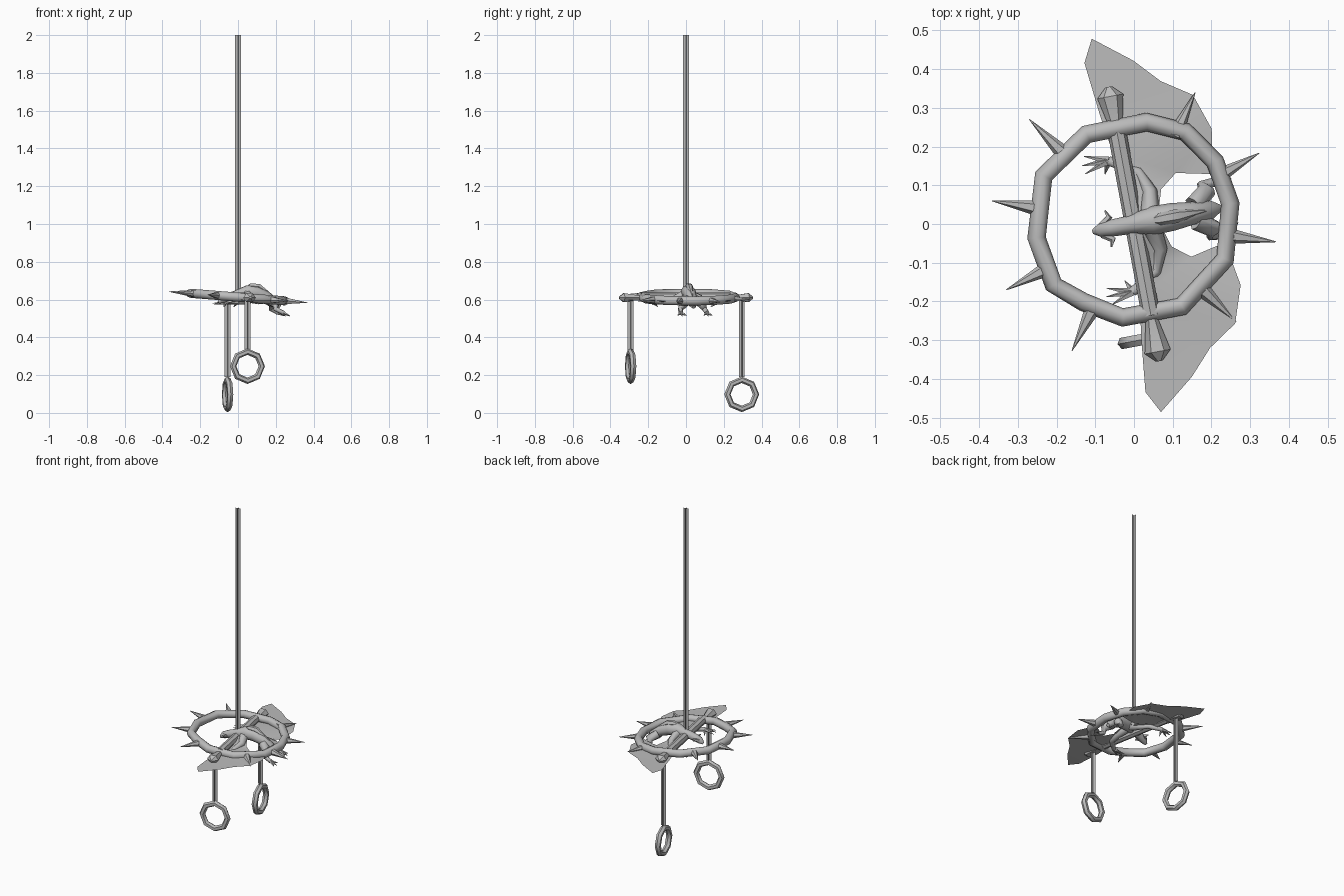
import bpy, bmesh, math
from mathutils import Vector, Matrix

if "Cube" in bpy.data.objects:
    bpy.data.objects.remove(bpy.data.objects["Cube"], do_unlink=True)

GREY = (0.5, 0.5, 0.5, 1)
iron = bpy.data.materials.new("iron grey")
iron.use_nodes = True
iron.diffuse_color = GREY
iron.node_tree.nodes["Principled BSDF"].inputs["Base Color"].default_value = GREY

TURN = Matrix.Rotation(math.radians(10.5), 4, 'Z')


def lean(x, y):
    """Height of the tilted ring plane."""
    return 0.613 - 0.08 * x


def finish(bm, name, turned=False, angle=50):
    bmesh.ops.recalc_face_normals(bm, faces=bm.faces)
    if turned:
        bm.transform(TURN)
    mesh = bpy.data.meshes.new(name)
    bm.to_mesh(mesh)
    bm.free()
    mesh.materials.append(iron)
    ob = bpy.data.objects.new(name, mesh)
    bpy.context.collection.objects.link(ob)
    bpy.ops.object.select_all(action='DESELECT')
    ob.select_set(True)
    bpy.context.view_layer.objects.active = ob
    bpy.ops.object.shade_smooth_by_angle(angle=math.radians(angle))
    return ob


def tube(bm, path, radii, sides=6, closed=False, squash=1.0):
    """Sweep a polygon along a path with a radius for each point."""
    pts = [Vector(p) for p in path]
    n, rings = len(pts), []
    for i, p in enumerate(pts):
        a = pts[i - 1] if i or closed else p
        b = pts[(i + 1) % n] if i < n - 1 or closed else p
        d = (b - a).normalized()
        up = Vector((0, 0, 1)) if abs(d.z) < 0.9 else Vector((0, 1, 0))
        u = d.cross(up).normalized()
        v = u.cross(d)
        ts = [2 * math.pi * k / sides for k in range(sides)]
        rings.append([bm.verts.new(p + radii[i] * (math.cos(t) * u + squash * math.sin(t) * v)) for t in ts])
    for i in range(n if closed else n - 1):
        r, s = rings[i], rings[(i + 1) % n]
        for k in range(sides):
            m = (k + 1) % sides
            bm.faces.new((r[k], r[m], s[m], s[k]))
    if not closed:
        bm.faces.new(rings[0])
        bm.faces.new(rings[-1])


def mirrored(points, side):
    return [(x, y * side, z) for x, y, z in points]


# Crossed thin strips for the pole and the two hangers
def hanger(name, x, y, low, high, half=0.016):
    bm = bmesh.new()
    for dx, dy in ((half, 0), (0, half)):
        d = TURN @ Vector((dx, dy, 0))
        bm.faces.new([bm.verts.new((x + s * d.x, y + s * d.y, z))
                      for s, z in ((-1, low), (1, low), (1, high), (-1, high))])
    finish(bm, name)


hanger("pole", 0, 0, 0.62, 2.0)

# Spiked hoop
corners = [(118, .262), (83, .265), (61, .272), (37.5, .264), (12, .254), (-21, .252),
           (-60, .246), (-97, .243), (-123, .24), (-143, .26), (188, .254), (152, .264)]
path = []
for a, r in corners:
    x, y = r * math.cos(math.radians(a)), r * math.sin(math.radians(a))
    path.append((x, y, lean(x, y)))
bm = bmesh.new()
tube(bm, path, [0.024] * len(path), 8, closed=True)
finish(bm, "hoop")

tips = [(-.27, .27), (-.367, .06), (-.33, -.17), (-.16, -.327),
        (.264, -.253), (.367, -.046), (.323, .183), (.158, .34)]
bm = bmesh.new()
for x, y in tips:
    k = 1 - 0.125 / math.hypot(x, y)
    tube(bm, [(x * k, y * k, lean(x * k, y)), (x, y, lean(x, y))], [0.021, 0.001], 6)
finish(bm, "hoop_spikes")

# Crossbar with flared, blunt ends
bm = bmesh.new()
tube(bm, [(0, -.24, .613), (0, .24, .613)], [.024, .024], 8)
for s in (-1, 1):
    tube(bm, mirrored([(0, .225, .61), (0, .25, .61), (0, .335, .61), (0, .36, .61)], s),
         [.02, .016, .034, .008], 6, squash=0.8)
finish(bm, "crossbar", True, 35)


# Hanging octagonal rings
def pull_ring(name, x, y, z, turn):
    bm = bmesh.new()
    pts = []
    for k in range(8):
        a = math.pi * k / 4
        d = TURN @ Matrix.Rotation(turn, 4, 'Z') @ Vector((math.cos(a), 0, 0))
        pts.append((x + .077 * d.x, y + .077 * d.y, z + .077 * math.sin(a)))
    # Sweep by hand so the section stays in line with the ring centre
    side = TURN @ Matrix.Rotation(turn, 4, 'Z') @ Vector((0, 1, 0))
    c = Vector((x, y, z))
    loops = []
    for p in map(Vector, pts):
        out = (p - c).normalized()
        loops.append([bm.verts.new(p + .017 * (math.cos(t) * out + math.sin(t) * side))
                      for t in [math.pi * j / 3 for j in range(6)]])
    for i in range(8):
        r, s = loops[i], loops[(i + 1) % 8]
        for j in range(6):
            bm.faces.new((r[j], r[(j + 1) % 6], s[(j + 1) % 6], s[j]))
    finish(bm, name)


hanger("front_hanger", .05, -.293, .33, .61)
hanger("back_hanger", -.055, .295, .19, .61)
pull_ring("front_pull_ring", .05, -.293, .247, 0)
pull_ring("back_pull_ring", -.055, .295, .098, math.pi / 2)

# Winged creature: body, neck and head
bm = bmesh.new()
tube(bm, [(-.105, 0, .585), (-.085, 0, .6), (-.055, 0, .612), (-.01, 0, .625), (.05, 0, .64),
          (.1, 0, .635), (.15, 0, .615), (.2, 0, .58), (.225, 0, .56)],
     [.008, .02, .022, .024, .037, .036, .03, .026, .01], 10)
finish(bm, "creature_body", True, 60)

# Ridge along the back
bm = bmesh.new()
tube(bm, [(.03, 0, .655), (.07, 0, .672), (.11, 0, .668), (.19, 0, .62)],
     [.004, .016, .018, .002], 6)
finish(bm, "back_ridge", True)

bm = bmesh.new()
for s in (-1, 1):
    tube(bm, mirrored([(-.085, .012, .605), (-.06, .03, .61), (-.068, .048, .612)], s), [.009, .009, .002], 5)
finish(bm, "ears", True)

# Arms with clawed hands, and legs with clawed feet
for label, limb, radii, claws in (
    ("arm", [(.045, .02, .625), (.055, .075, .6), (.035, .13, .59), (-.035, .172, .585)],
     [.026, .02, .014, .013], [(-.1, .15, .575), (-.105, .172, .58), (-.095, .195, .58), (-.05, .14, .56)]),
    ("leg", [(.16, .02, .6), (.2, .05, .575), (.19, .065, .55), (.23, .07, .53)],
     [.026, .024, .014, .012], [(.265, .045, .515), (.268, .07, .512), (.262, .095, .515)])):
    for s, side in ((1, "back"), (-1, "front")):
        bm = bmesh.new()
        tube(bm, mirrored(limb, s), radii, 7)
        for c in claws:
            tube(bm, mirrored([limb[-1], c], s), [.011, .001], 5)
        finish(bm, side + "_" + label, True, 60)

# Wing membranes: leading edge paired with trailing edge, from body to tip
lead = [(.02, .02, .63), (.0, .1, .615), (-.02, .19, .602), (-.035, .29, .597), (-.05, .432, .595), (-.02, .49, .595)]
trail = [(.07, .025, .625), (.085, .075, .595), (.13, .11, .575), (.175, .1, .58),
         (.222, .09, .59), (.242, .205, .595), (.21, .3, .595), (.135, .35, .595), (.075, .415, .595)]
for s, side in ((1, "back"), (-1, "front")):
    bm = bmesh.new()
    L = [bm.verts.new(p) for p in mirrored(lead, s)]
    T = [bm.verts.new(p) for p in mirrored(trail, s)]
    for f in ((L[0], T[0], T[1], L[1]), (L[1], T[1], T[2], L[2]), (L[2], T[2], T[5]), (T[2], T[3], T[5]),
              (T[3], T[4], T[5]), (L[2], T[5], T[6], L[3]), (L[3], T[6], T[7]), (L[3], T[7], T[8], L[4]),
              (L[4], T[8], L[5])):
        bm.faces.new(f)
    finish(bm, side + "_wing", True, 60)
